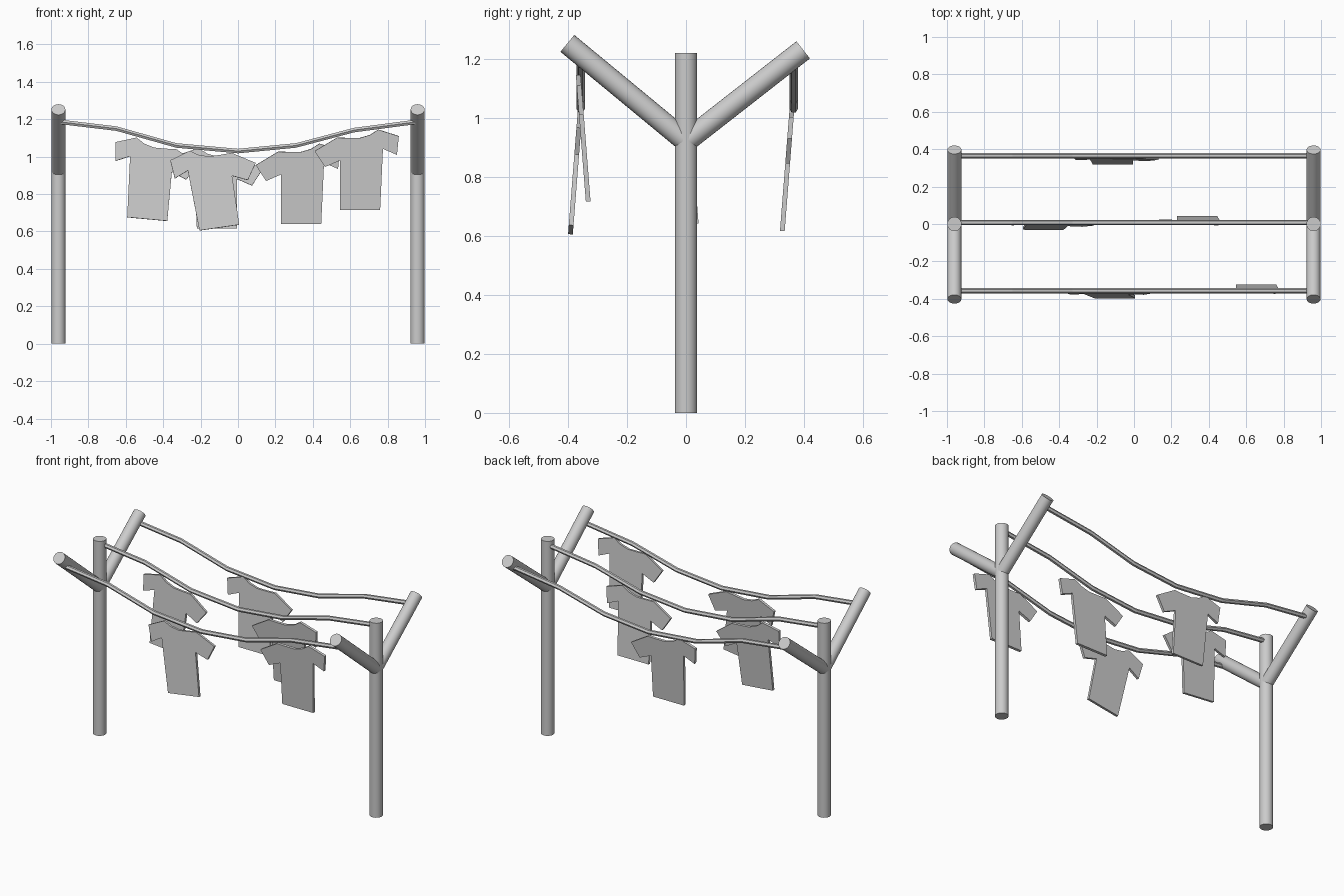
import bpy, bmesh, math
from mathutils import Vector, Matrix

if "Cube" in bpy.data.objects:
    bpy.data.objects.remove(bpy.data.objects["Cube"])


def rod(name, a, b, r, sides=24):
    """Capped cylinder running from a to b."""
    a, b = Vector(a), Vector(b)
    bm = bmesh.new()
    bmesh.ops.create_cone(bm, cap_ends=True, segments=sides, radius1=r, radius2=r,
                          depth=(b - a).length)
    rot = (b - a).to_track_quat('Z', 'Y').to_matrix().to_4x4()
    bm.transform(Matrix.Translation((a + b) / 2) @ rot)
    me = bpy.data.meshes.new(name)
    bm.to_mesh(me)
    bm.free()
    for p in me.polygons:
        p.use_smooth = len(p.vertices) == 4
    me.set_sharp_from_angle(angle=math.radians(40))
    ob = bpy.data.objects.new(name, me)
    bpy.context.collection.objects.link(ob)


def rope(name, y, r=0.014, sides=6):
    """Sagging line swept through a few points."""
    path = [(-0.96, 1.187), (-0.65, 1.15), (-0.33, 1.06), (0, 1.03),
            (0.31, 1.06), (0.62, 1.142), (0.96, 1.187)]
    bm = bmesh.new()
    rings = []
    for x, z in path:
        rings.append([bm.verts.new((x, y + r * math.cos(t), z + r * math.sin(t)))
                      for t in (2 * math.pi * i / sides for i in range(sides))])
    for p, q in zip(rings, rings[1:]):
        for i in range(sides):
            j = (i + 1) % sides
            bm.faces.new((p[i], p[j], q[j], q[i]))
    bm.faces.new(rings[0])
    bm.faces.new(rings[-1])
    finish(name, bm)


def finish(name, bm):
    bmesh.ops.recalc_face_normals(bm, faces=bm.faces)
    me = bpy.data.meshes.new(name)
    bm.to_mesh(me)
    bm.free()
    bpy.context.collection.objects.link(bpy.data.objects.new(name, me))


# Shirt outline: one sleeve held up, the other drooping
SHIRT = [(-0.105, -0.365), (0.11, -0.365), (0.125, -0.038), (0.20, -0.07),
         (0.21, 0.03), (0.10, 0.065), (0.055, 0.036), (0.0, 0.02), (-0.06, 0.02),
         (-0.12, 0.022), (-0.24, -0.05), (-0.185, -0.135), (-0.105, -0.10)]


def shirt(name, loc, mirror, roll, tilt, thick=0.016):
    """Thin slab shirt, rolled in the line's plane and tilted out of it."""
    bm = bmesh.new()
    s = -1 if mirror else 1
    f = bm.faces.new([bm.verts.new((s * x, -thick / 2, z)) for x, z in SHIRT])
    new = bmesh.ops.extrude_face_region(bm, geom=[f])['geom']
    bmesh.ops.translate(bm, vec=(0, thick, 0),
                        verts=[v for v in new if isinstance(v, bmesh.types.BMVert)])
    bm.transform(Matrix.Translation(loc)
                 @ Matrix.Rotation(math.radians(tilt), 4, 'X')
                 @ Matrix.Rotation(math.radians(-roll), 4, 'Y'))
    finish(name, bm)


# Posts with forked arms
for side, x in (("left", -0.96), ("right", 0.96)):
    rod(side + "_post", (x, 0, 0), (x, 0, 1.22), 0.038)
    rod(side + "_front_arm", (x, 0, 0.92), (x, -0.402, 1.252), 0.037)
    rod(side + "_back_arm", (x, 0, 0.92), (x, 0.397, 1.23), 0.037)

# Three washing lines
for name, y in (("front_line", -0.357), ("middle_line", 0.008), ("back_line", 0.365)):
    rope(name, y)

# Hanging shirts
shirt("front_left_shirt", (-0.15, -0.362, 0.981), True, 8.3, -4.5)
shirt("front_right_shirt", (0.65, -0.36, 1.08), False, 0, 4.5)
shirt("middle_left_shirt", (-0.449, 0.005, 1.028), True, -5.3, -4.5)
shirt("middle_right_shirt", (0.335, 0.006, 1.005), False, 0, 4.5)
shirt("back_shirt", (-0.11, 0.355, 0.98), True, 0, -4.5)
